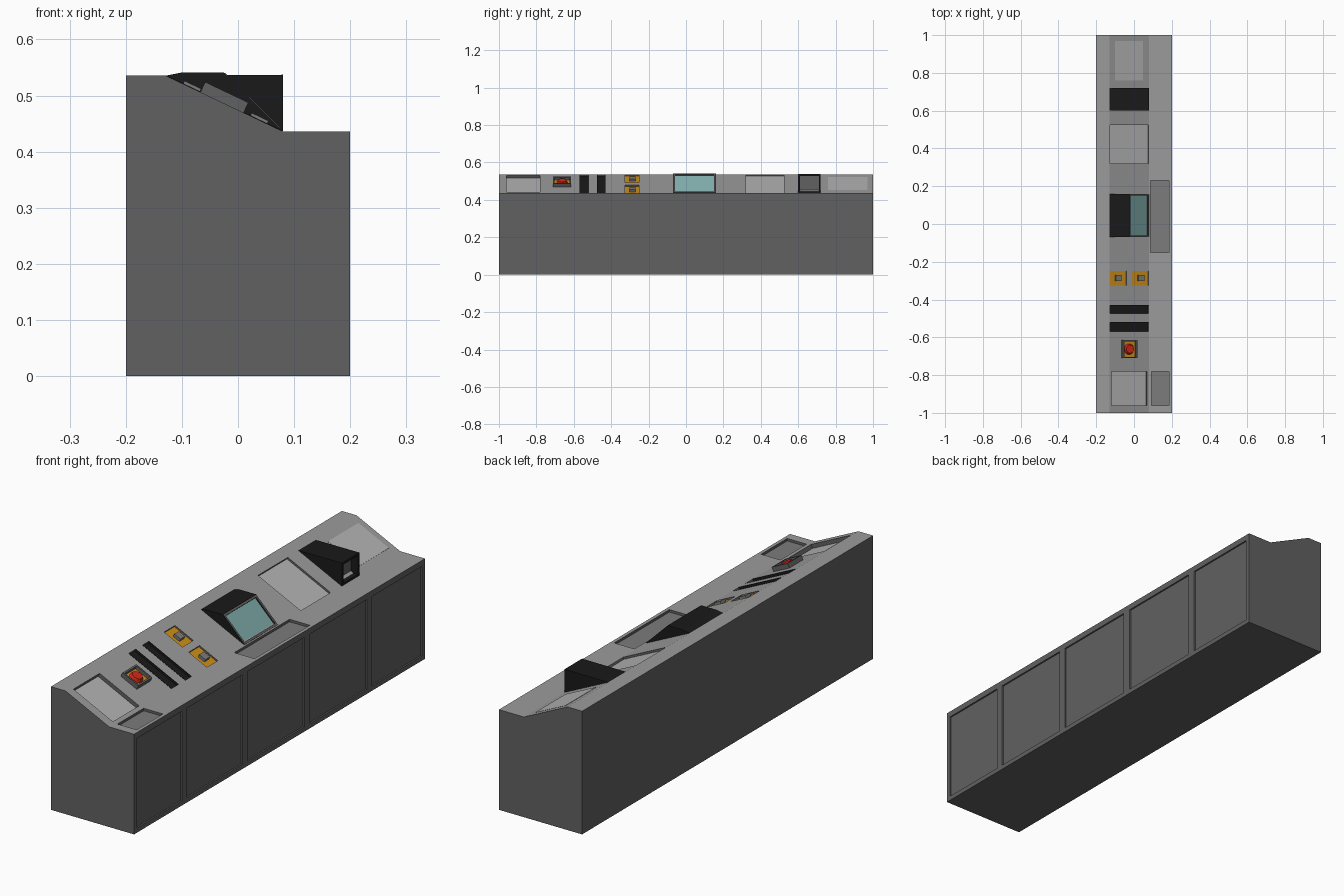
import bpy, bmesh, math
from mathutils import Matrix, Vector

if "Cube" in bpy.data.objects:
    bpy.data.objects.remove(bpy.data.objects["Cube"])


def mat(name, r, g, b):
    m = bpy.data.materials.new(name)
    m.diffuse_color = (r, g, b, 1)
    m.use_nodes = True
    m.node_tree.nodes["Principled BSDF"].inputs["Base Color"].default_value = m.diffuse_color
    return m


DARK = mat("dark_grey", 0.12, 0.12, 0.12)
TOP = mat("top_grey", 0.33, 0.33, 0.33)
LIGHT = mat("light_grey", 0.45, 0.45, 0.45)
MID = mat("mid_grey", 0.2, 0.2, 0.2)
BLACK = mat("black", 0.01, 0.01, 0.01)
ORANGE = mat("orange", 0.6, 0.27, 0.01)
RED = mat("red", 0.65, 0.02, 0.01)
TEAL = mat("screen_teal", 0.22, 0.42, 0.42)


def make(name, bm, *mats):
    bmesh.ops.recalc_face_normals(bm, faces=bm.faces)
    me = bpy.data.meshes.new(name)
    bm.to_mesh(me)
    bm.free()
    for m in mats:
        me.materials.append(m)
    ob = bpy.data.objects.new(name, me)
    bpy.context.collection.objects.link(ob)
    return ob


def frame(p0, p1, y0, y1, h):
    """Local x runs p0->p1 in the xz plane, local z is the outward normal."""
    d = Vector(p1) - Vector(p0)
    u = d.normalized()
    n = (-u.y, u.x)
    m = Matrix(((u.x, 0, n[0]), (0, 1, 0), (u.y, 0, n[1]))).to_4x4()
    c = (Vector(p0) + Vector(p1)) / 2
    m.translation = (c.x + n[0] * h, (y0 + y1) / 2, c.y + n[1] * h)
    return m, d.length


def add_box(bm, p0, p1, y0, y1, lo, hi):
    m, length = frame(p0, p1, y0, y1, (lo + hi) / 2)
    bmesh.ops.create_cube(bm, size=1, matrix=m @ Matrix.Diagonal((length, y1 - y0, hi - lo, 1)))


def box(name, m, *args):
    bm = bmesh.new()
    add_box(bm, *args)
    return make(name, bm, m)


def prism(name, pts, y0, y1, *mats):
    bm = bmesh.new()
    f = bm.faces.new([bm.verts.new((x, y0, z)) for x, z in pts])
    ext = bmesh.ops.extrude_face_region(bm, geom=[f])
    verts = [v for v in ext["geom"] if isinstance(v, bmesh.types.BMVert)]
    bmesh.ops.translate(bm, verts=verts, vec=(0, y1 - y0, 0))
    return make(name, bm, *mats)


def cut(ob, boxes):
    bm = bmesh.new()
    for b in boxes:
        add_box(bm, *b)
    c = make("cutter", bm)
    c.hide_render = True
    mod = ob.modifiers.new("recesses", "BOOLEAN")
    mod.operation, mod.solver, mod.object = "DIFFERENCE", "EXACT", c
    bpy.context.view_layer.objects.active = ob
    bpy.ops.object.modifier_apply(modifier=mod.name)
    bpy.data.objects.remove(c)


def on_slope(x0, x1):
    z = lambda x: 0.536 - (x + 0.13) * 0.1 / 0.21
    return (x0, z(x0)), (x1, z(x1))


def on_deck(x0, x1):
    return (x0, 0.436), (x1, 0.436)


# Console body
body = prism("console_body", [(-0.2, 0), (0.2, 0), (0.2, 0.436), (0.08, 0.436),
                              (-0.13, 0.536), (-0.2, 0.536)], -1, 1, DARK, TOP)

# Sunken areas: name, end points, y range, depth, floor colour
full = on_slope(-0.128, 0.078)
recesses = [
    ("large_tray", on_slope(-0.12, 0.07), -0.96, -0.78, 0.018, LIGHT),
    ("small_deck_tray", on_deck(0.092, 0.185), -0.96, -0.78, 0.012, MID),
    ("lower_slot", full, -0.57, -0.52, 0.01, BLACK),
    ("upper_slot", full, -0.475, -0.43, 0.01, BLACK),
    ("rear_switch_plate", on_slope(-0.128, -0.04), -0.325, -0.25, 0.008, ORANGE),
    ("front_switch_plate", on_slope(-0.01, 0.078), -0.325, -0.25, 0.008, ORANGE),
    ("keyboard_tray", on_deck(0.087, 0.185), -0.15, 0.23, 0.012, MID),
    ("panel_tray", full, 0.32, 0.525, 0.01, LIGHT),
]
doors = [(-0.98, -0.67), (-0.635, -0.255), (-0.22, 0.17), (0.21, 0.6), (0.636, 0.98)]
cut(body, [(*p, y0, y1, -d, 0.03) for _, p, y0, y1, d, _ in recesses]
    + [((0.2, 0.41), (0.2, 0.02), y0, y1, -0.007, 0.02) for y0, y1 in doors])
for f in body.data.polygons:
    f.material_index = int(f.normal.z > 0.5 and f.center.z > 0.4)
for name, p, y0, y1, d, m in recesses:
    box(name + "_floor", m, *p, y0, y1, -d - 0.001, -d + 0.001)

# Black liners on the slot walls
for y in (-0.57, -0.522, -0.475, -0.432):
    box("slot_liner", BLACK, *full, y, y + 0.002, -0.01, 0.001)

# Flush light panel
box("flush_panel", LIGHT, *on_slope(-0.10, 0.047), 0.76, 0.97, -0.002, 0.001)

# Switch buttons
for i, x in enumerate((-0.083, 0.037)):
    box(f"switch_button_{i + 1}", MID, *on_slope(x - 0.015, x + 0.015), -0.302, -0.27, -0.008, 0.006)

# Emergency stop: raised rim, orange floor, red knob
stop = on_slope(-0.067, 0.01)
rim = box("stop_rim", DARK, *stop, -0.71, -0.615, -0.004, 0.02)
inner = on_slope(-0.06, 0.003)
cut(rim, [(*inner, -0.703, -0.622, 0.004, 0.05)])
box("stop_plate", ORANGE, *inner, -0.703, -0.622, 0.002, 0.005)
bm = bmesh.new()
m, _ = frame(*stop, -0.71, -0.615, 0.012)
bmesh.ops.create_cone(bm, cap_ends=True, segments=16, radius1=0.029, radius2=0.022,
                      depth=0.015, matrix=m)
make("stop_knob", bm, RED)

# Monitor hood with sunken screen
hood = prism("monitor_hood", [(-0.13, 0.535), (-0.1, 0.541), (-0.025, 0.541), (0.08, 0.437),
                              (0.07, 0.43), (-0.12, 0.52)], -0.07, 0.16, BLACK)
screen = ((-0.018, 0.534), (0.073, 0.444))
cut(hood, [(*screen, -0.06, 0.15, -0.008, 0.03)])
box("monitor_screen", TEAL, *screen, -0.06, 0.15, -0.009, -0.006)
# Grey bezel bars around the screen
for y in (-0.068, 0.15):
    box("bezel_side", DARK, (-0.024, 0.54), (0.079, 0.438), y, y + 0.008, -0.002, 0.001)
for a, b in (((-0.024, 0.54), (-0.018, 0.534)), ((0.073, 0.444), (0.079, 0.438))):
    box("bezel_end", DARK, a, b, -0.06, 0.15, -0.002, 0.001)

# Open-fronted viewer hood
viewer = prism("viewer_hood", [(-0.13, 0.536), (0.08, 0.537), (0.08, 0.437),
                               (0.07, 0.43), (-0.12, 0.52)], 0.6, 0.72, BLACK)
cut(viewer, [((0.08, 0.527), (0.08, 0.446), 0.61, 0.71, -0.035, 0.03)])
box("viewer_back", DARK, (0.045, 0.527), (0.045, 0.446), 0.61, 0.71, -0.002, 0.001)
